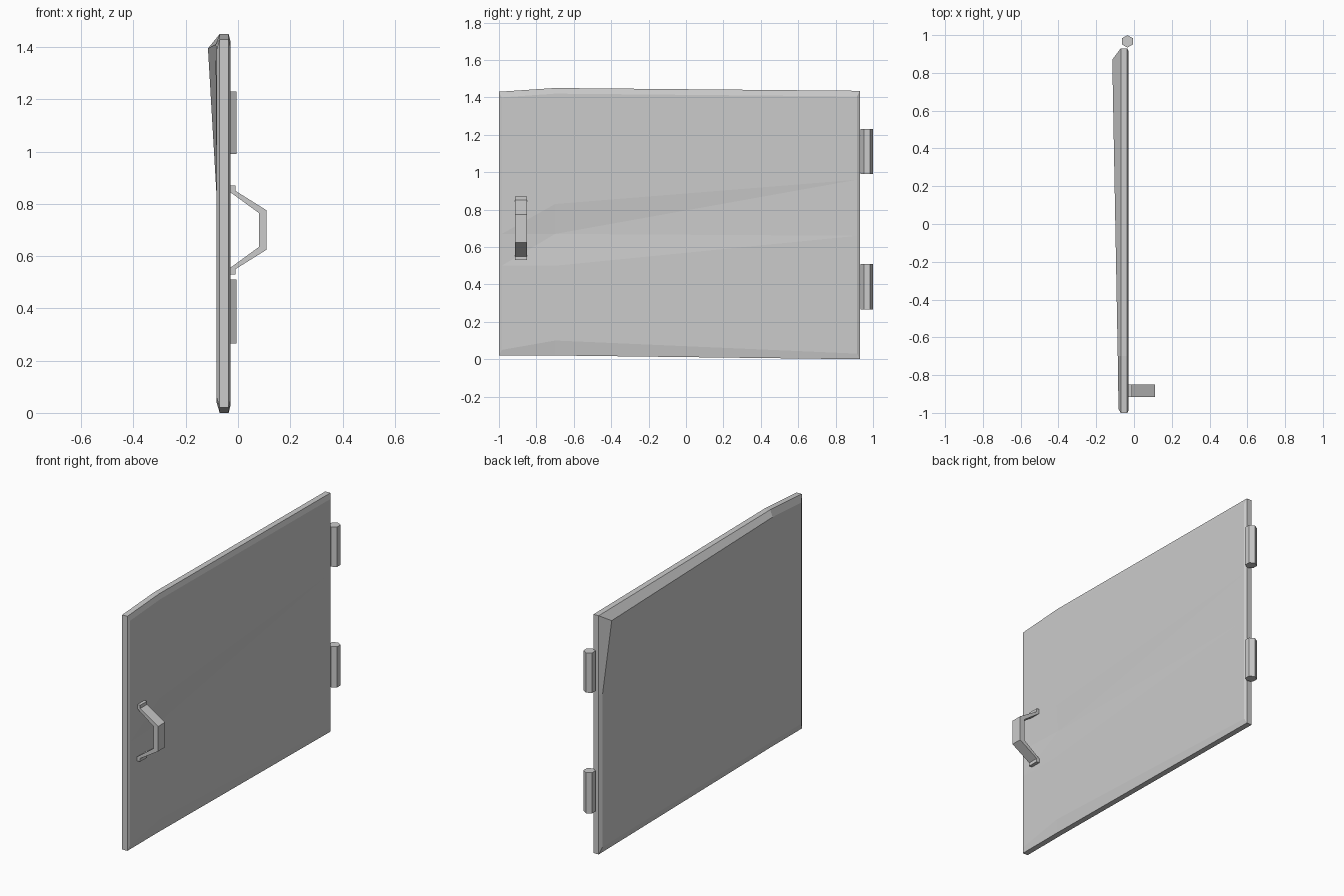
import bpy, bmesh, math
from mathutils import Vector

cube = bpy.data.objects.get("Cube")
if cube:
    bpy.data.objects.remove(cube, do_unlink=True)

GREY = (0.6, 0.6, 0.6, 1.0)
mat = bpy.data.materials.new("plain grey")
mat.use_nodes = True
mat.diffuse_color = GREY
mat.node_tree.nodes["Principled BSDF"].inputs["Base Color"].default_value = GREY


def finish(bm, name):
    bmesh.ops.recalc_face_normals(bm, faces=bm.faces[:])
    mesh = bpy.data.meshes.new(name)
    bm.to_mesh(mesh)
    bm.free()
    mesh.materials.append(mat)
    obj = bpy.data.objects.new(name, mesh)
    bpy.context.collection.objects.link(obj)
    return obj


# Door panel: four stacked layers of a warped grid, chamfered round the rim
COLUMNS = [(-1.0, (0.02, 0.50, 0.67, 0.85, 1.43)),
           (-0.7, (0.02, 0.50, 0.67, 0.83, 1.45)),
           (0.93, (0.0, 0.66, 0.66, 0.96, 1.435))]
LAYERS = [(-0.082, 0.02, 0.04), (-0.07, 0, 0), (-0.036, 0, 0), (-0.028, 0.015, 0.03)]
RIM = ([(i, 0) for i in range(3)] + [(2, j) for j in range(1, 5)]
       + [(1, 4), (0, 4)] + [(0, j) for j in (3, 2, 1)])

bm = bmesh.new()
grids = []
for layer, (x, in_y, in_z) in enumerate(LAYERS):
    grid = {}
    for i, (y, heights) in enumerate(COLUMNS):
        for j, z in enumerate(heights):
            if layer in (1, 2) and (i, j) not in RIM:
                continue
            p = Vector((x, y + in_y * (1 - i), z + in_z * ((j == 0) - (j == 4))))
            if layer == 0 and (i, j) == (2, 4):      # bent back corner
                p = Vector((-0.115, 0.87, 1.395))
            if layer == 0 and (i, j) == (1, 4):
                p.x -= 0.004
            if layer == 3 and (i, j) == (1, 2):      # dent by the handle
                p.x -= 0.012
            if layer == 3 and (i, j) == (1, 0):
                p.z = 0.10
            grid[i, j] = bm.verts.new(p)
    grids.append(grid)

for grid in (grids[0], grids[3]):
    for i in range(2):
        for j in range(4):
            a, b = grid[i, j], grid[i + 1, j + 1]
            bm.faces.new((a, grid[i + 1, j], b))
            bm.faces.new((a, b, grid[i, j + 1]))
for low, high in zip(grids, grids[1:]):
    for k, p in enumerate(RIM):
        q = RIM[(k + 1) % len(RIM)]
        bm.faces.new((low[p], low[q], high[q], high[p]))
bmesh.ops.remove_doubles(bm, verts=bm.verts[:], dist=0.0005)
finish(bm, "door_panel")

# Handle: angular bracket, mirrored about its middle height and extruded
MID = 0.70
HALF = [(-0.03, 0.845), (-0.03, 0.87), (-0.01, 0.87), (-0.01, 0.85), (0.11, 0.775)]
INNER = (0.08, 0.765)


def mirrored(p):
    return (p[0], 2 * MID - p[1])


profile = HALF + [mirrored(p) for p in reversed(HALF)] + [mirrored(INNER), INNER]
bm = bmesh.new()
face = bm.faces.new([bm.verts.new((x, -0.915, z)) for x, z in profile])
ext = bmesh.ops.extrude_face_region(bm, geom=[face])
moved = [v for v in ext["geom"] if isinstance(v, bmesh.types.BMVert)]
bmesh.ops.translate(bm, verts=moved, vec=(0, 0.065, 0))
finish(bm, "door_handle")

# Hinges: six-sided barrels on the back edge
for name, low, high in (("lower_hinge", 0.265, 0.51), ("upper_hinge", 0.99, 1.23)):
    bm = bmesh.new()
    rings = []
    for z in (low, high):
        rings.append([bm.verts.new((-0.035 + 0.033 * math.sin(k * math.pi / 3),
                                    0.967 + 0.033 * math.cos(k * math.pi / 3), z))
                      for k in range(6)])
        bm.faces.new(rings[-1])
    for k in range(6):
        n = (k + 1) % 6
        bm.faces.new((rings[0][k], rings[0][n], rings[1][n], rings[1][k]))
    finish(bm, name)
